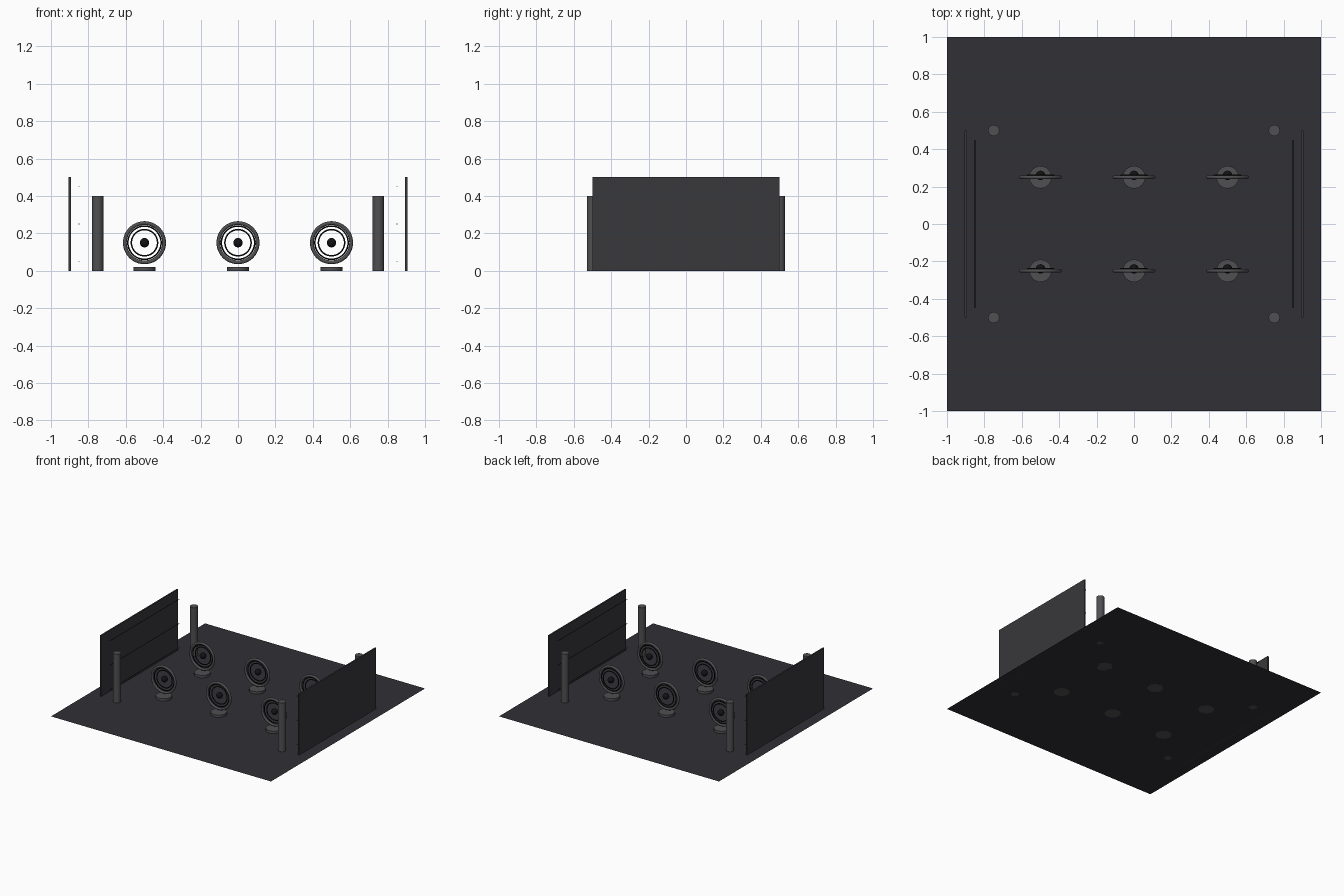
import bpy
from math import pi, radians

if "Cube" in bpy.data.objects:
    bpy.data.objects.remove(bpy.data.objects["Cube"])


def material(name, r, g, b):
    m = bpy.data.materials.new(name)
    m.diffuse_color = (r, g, b, 1)
    m.use_nodes = True
    m.node_tree.nodes["Principled BSDF"].inputs["Base Color"].default_value = m.diffuse_color
    return m


FLOOR = material("floor_dark", 0.03, 0.03, 0.037)
WALL = material("wall_dark", 0.04, 0.04, 0.045)
METAL = material("grey_metal", 0.08, 0.08, 0.085)
BLACK = material("black", 0.006, 0.006, 0.007)


def finish(name, mat, smooth=False):
    ob = bpy.context.object
    ob.name = name
    ob.data.materials.append(mat)
    if smooth:
        bpy.ops.object.shade_smooth_by_angle(angle=radians(40))
    return ob


def cylinder(name, mat, r, h, loc, rot=(0, 0, 0), sides=32):
    bpy.ops.mesh.primitive_cylinder_add(vertices=sides, radius=r, depth=h,
                                        location=loc, rotation=rot)
    return finish(name, mat, True)


def ring(name, mat, major, minor, loc):
    bpy.ops.mesh.primitive_torus_add(major_radius=major, minor_radius=minor,
                                     major_segments=48, minor_segments=12,
                                     location=loc, rotation=(pi / 2, 0, 0))
    return finish(name, mat, True)


# Floor sheet
bpy.ops.mesh.primitive_plane_add(size=2)
finish("floor", FLOOR)

for side in (-1, 1):
    # Side wall panel
    bpy.ops.mesh.primitive_cube_add(size=1, location=(side * 0.9, 0, 0.25))
    wall = finish("side_wall", WALL)
    wall.scale = (0.012, 1.0, 0.5)
    # Thin wires running along the inside of the wall
    for z in (0.05, 0.25, 0.45):
        cylinder("wall_wire", BLACK, 0.002, 0.9, (side * 0.85, 0, z), (pi / 2, 0, 0), 8)
    # Corner posts
    for y in (-0.5, 0.5):
        cylinder("corner_post", METAL, 0.03, 0.4, (side * 0.75, y, 0.2))

# Six ring targets over round bases
for x in (-0.5, 0, 0.5):
    for y in (-0.25, 0.25):
        cylinder("round_base", METAL, 0.06, 0.02, (x, y, 0.01))
        ring("outer_ring", METAL, 0.105, 0.01, (x, y, 0.15))
        ring("middle_ring", BLACK, 0.089, 0.004, (x, y + 0.005, 0.15))
        ring("inner_ring", BLACK, 0.07, 0.004, (x, y + 0.01, 0.15))
        bpy.ops.mesh.primitive_uv_sphere_add(segments=24, ring_count=12, radius=0.025,
                                             location=(x, y + 0.01, 0.15))
        finish("centre_ball", BLACK, True)
